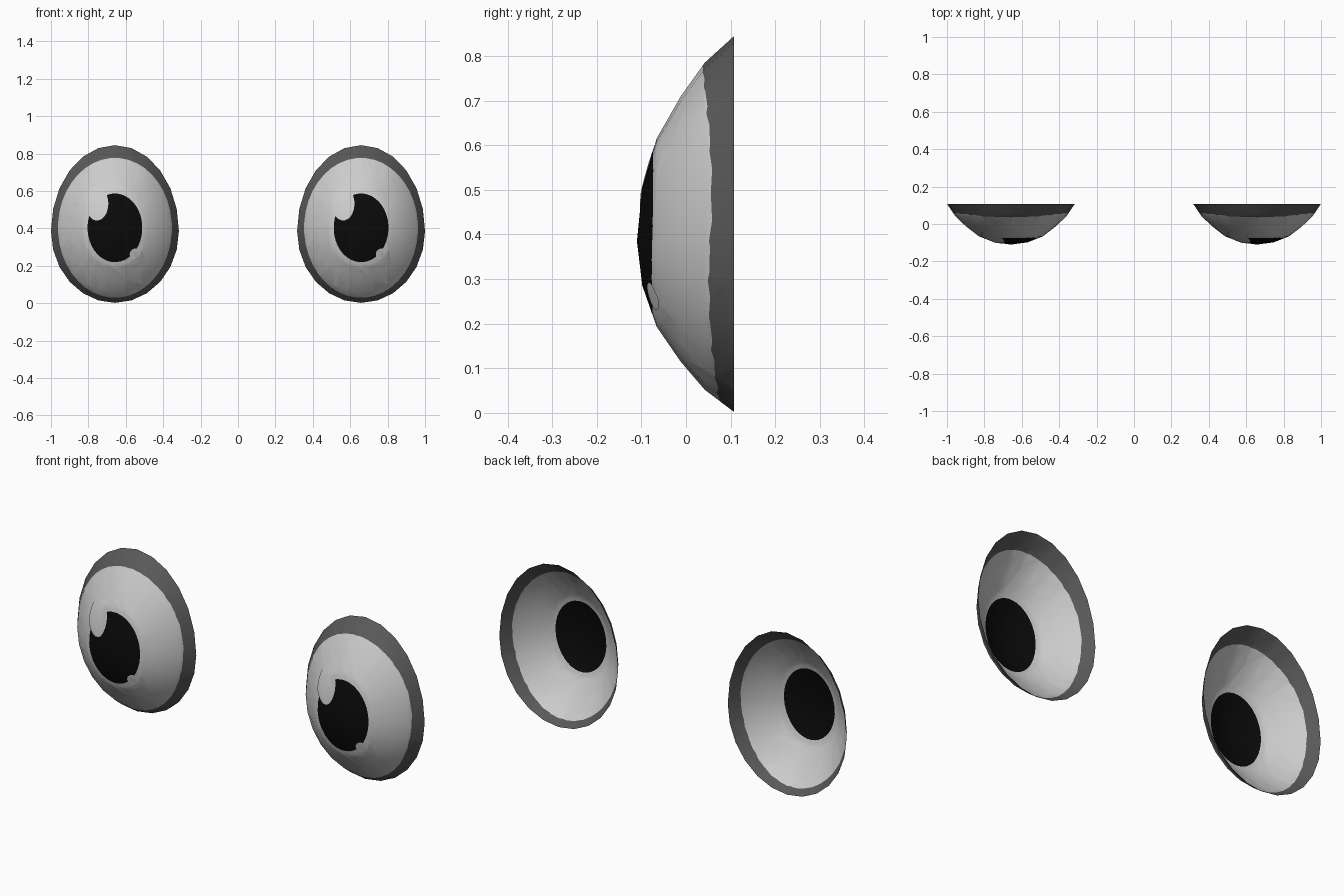
import bpy, bmesh, math
from mathutils import Vector

if "Cube" in bpy.data.objects:
    bpy.data.objects.remove(bpy.data.objects["Cube"])

APEX_Z = 0.385
HALF_W, UP, DOWN = 0.342, 0.46, 0.383
SEGMENTS = 24
# (relative radius, y) from the tip to the open rim
PROFILE = [(0.26, -0.098), (0.50, -0.066), (0.705, -0.012), (0.87, 0.042), (1.0, 0.108)]


def material(name, value):
    mat = bpy.data.materials.new(name)
    mat.diffuse_color = (value, value, value, 1)
    mat.use_nodes = True
    mat.node_tree.nodes["Principled BSDF"].inputs["Base Color"].default_value = mat.diffuse_color
    return mat


GREY = material("lid grey", 0.10)
WHITE = material("eye white", 0.60)
BLACK = material("pupil black", 0.003)
SHINE = material("highlight white", 0.62)


def dome():
    """Open egg-shaped bowl around x = 0, tip towards the front."""
    bm = bmesh.new()
    tip = bm.verts.new((0, -0.11, APEX_Z))
    rings = []
    for r, y in PROFILE:
        ring = []
        for i in range(SEGMENTS):
            a = math.tau * i / SEGMENTS
            s = math.sin(a)
            ring.append(bm.verts.new((r * HALF_W * math.cos(a), y,
                                      APEX_Z + r * s * (UP if s > 0 else DOWN))))
        rings.append(ring)
    for i in range(SEGMENTS):
        j = (i + 1) % SEGMENTS
        bm.faces.new((tip, rings[0][i], rings[0][j]))
        for a, b in zip(rings, rings[1:]):
            bm.faces.new((a[i], b[i], b[j], a[j]))
    bmesh.ops.recalc_face_normals(bm, faces=bm.faces)
    tip.normal_update()
    if tip.normal.y > 0:
        bmesh.ops.reverse_faces(bm, faces=bm.faces)
    return bm


def cut_ellipse(bm, cx, cz, rx, rz, sides=40):
    """Cut an ellipse seen from the front into the bowl; return the faces inside."""
    inside = list(bm.faces)
    for i in range(sides):
        a = math.tau * i / sides
        point = Vector((cx + rx * math.cos(a), 0, cz + rz * math.sin(a)))
        normal = Vector((math.cos(a) / rx, 0, math.sin(a) / rz)).normalized()
        geom = set(inside)
        for f in inside:
            geom.update(f.edges)
            geom.update(f.verts)
        out = bmesh.ops.bisect_plane(bm, geom=list(geom), dist=1e-6,
                                     plane_co=point, plane_no=normal)
        faces = {g for g in out["geom"] if isinstance(g, bmesh.types.BMFace)}
        faces.update(f for f in inside if f.is_valid)
        inside = [f for f in faces if (f.calc_center_median() - point).dot(normal) < 0]
    return inside


def finish(bm, name, x, mats):
    mesh = bpy.data.meshes.new(name)
    bm.to_mesh(mesh)
    bm.free()
    for m in mats:
        mesh.materials.append(m)
    obj = bpy.data.objects.new(name, mesh)
    obj.location.x = x
    bpy.context.collection.objects.link(obj)
    bpy.ops.object.select_all(action='DESELECT')
    obj.select_set(True)
    bpy.context.view_layer.objects.active = obj
    bpy.ops.object.shade_smooth_by_angle(angle=math.radians(40))


def eye(side, x):
    # Bowl with the white and the pupil cut in
    bm = dome()
    for index, ellipse in ((1, (0, 0.403, 0.304, 0.373)), (2, (0, 0.403, 0.146, 0.183))):
        for f in cut_ellipse(bm, *ellipse):
            f.material_index = index
    finish(bm, side + "_eye", x, (GREY, WHITE, BLACK))

    # Highlights: thin patches that follow the bowl
    for label, ellipse in (("large", (-0.095, 0.532, 0.06, 0.09)),
                           ("small", (0.108, 0.263, 0.03, 0.03))):
        bm = dome()
        keep = set(cut_ellipse(bm, *ellipse))
        bmesh.ops.delete(bm, geom=[f for f in bm.faces if f not in keep], context='FACES')
        bm.normal_update()
        moves = [(v, v.normal * 0.004) for v in bm.verts]
        for v, d in moves:
            v.co += d
        finish(bm, side + "_" + label + "_highlight", x, (SHINE,))


eye("left", -0.658)
eye("right", 0.658)
